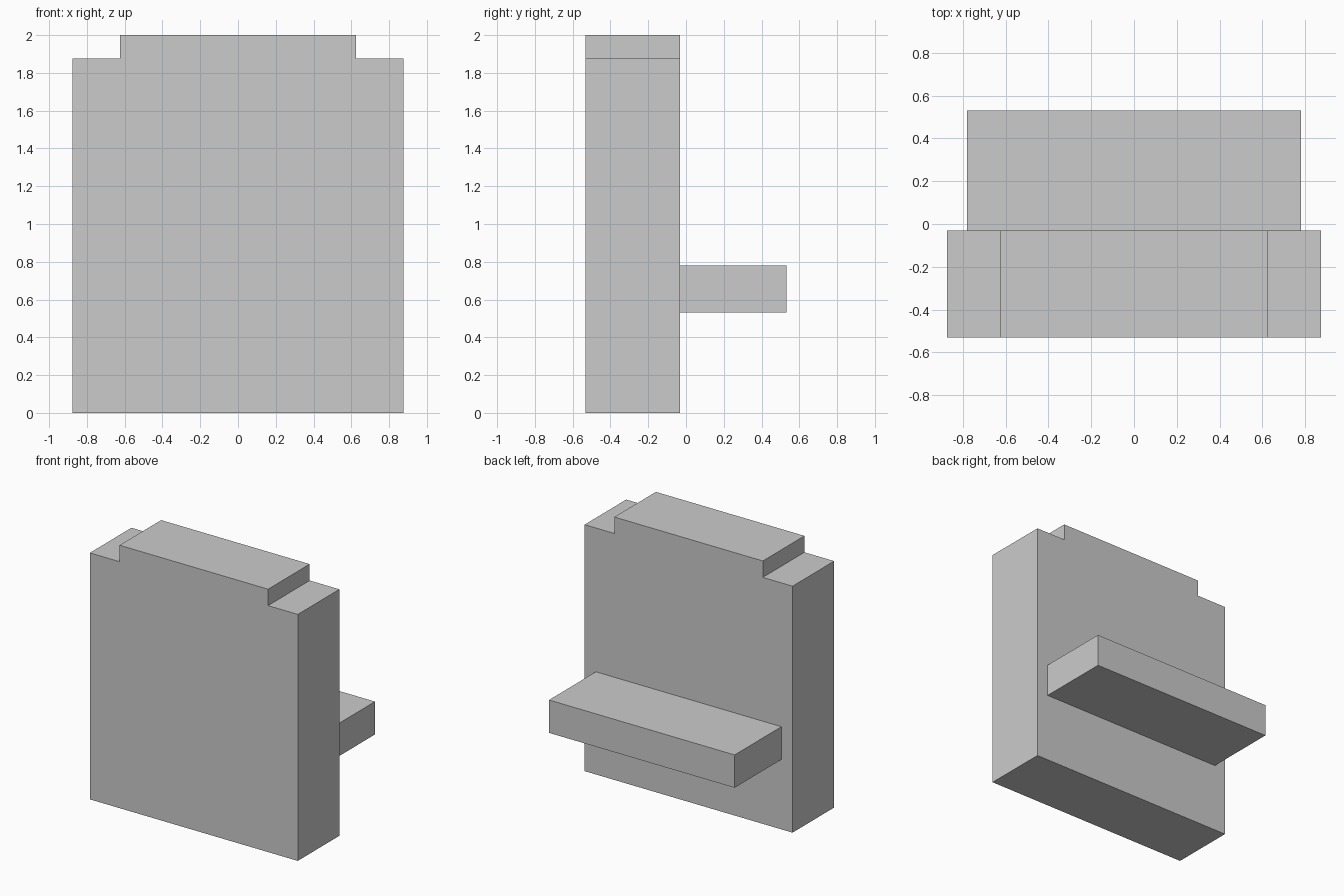
import bpy
import bmesh
from mathutils import Vector

if "Cube" in bpy.data.objects:
    bpy.data.objects.remove(bpy.data.objects["Cube"])


def extruded_part(name, half_profile, y_front, y_back):
    """Mirror a right-hand (x, z) profile across x = 0 and extrude it along y."""
    outline = half_profile + [(-x, z) for x, z in reversed(half_profile)]
    bm = bmesh.new()
    face = bm.faces.new([bm.verts.new((x, y_front, z)) for x, z in outline])
    result = bmesh.ops.extrude_face_region(bm, geom=[face], use_keep_orig=True)
    moved = [g for g in result["geom"] if isinstance(g, bmesh.types.BMVert)]
    bmesh.ops.translate(bm, verts=moved, vec=Vector((0, y_back - y_front, 0)))
    bmesh.ops.recalc_face_normals(bm, faces=bm.faces[:])
    mesh = bpy.data.meshes.new(name)
    bm.to_mesh(mesh)
    bm.free()
    obj = bpy.data.objects.new(name, mesh)
    bpy.context.collection.objects.link(obj)
    return obj


FRONT, JOINT, BACK = -0.531, -0.031, 0.531

# Upright slab with a stepped top
extruded_part("upright_slab",
              [(0.875, 0), (0.875, 1.875), (0.625, 1.875), (0.625, 2.0)],
              FRONT, JOINT)

# Ledge projecting from the back of the slab
extruded_part("rear_ledge", [(0.781, 0.531), (0.781, 0.781)], JOINT, BACK)
